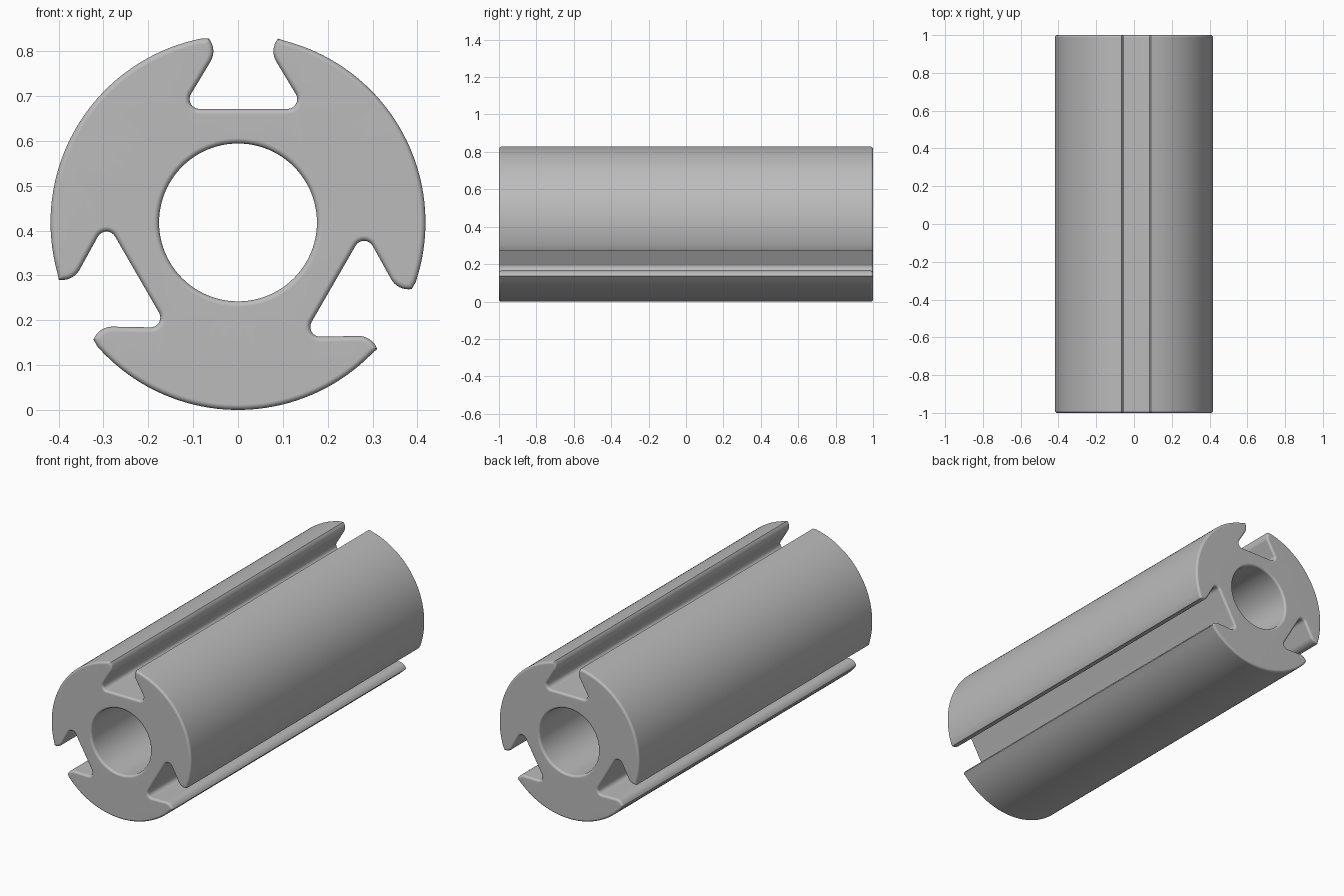
import bpy, bmesh, math
from mathutils import Vector

cube = bpy.data.objects.get("Cube")
if cube:
    bpy.data.objects.remove(cube)

RADIUS, BORE, HALF_LENGTH = 0.418, 0.176, 1.0
ROUND, STEPS = 0.012, 5
SLOT_SHIFT = 0.012


def arc(cx, cz, r, start, end, count):
    """Points along an arc, angles in degrees."""
    angles = [math.radians(start + (end - start) * i / count) for i in range(count + 1)]
    return [Vector((cx + r * math.cos(a), cz + r * math.sin(a))) for a in angles]


def turn(points, degrees):
    a = math.radians(degrees)
    c, s = math.cos(a), math.sin(a)
    return [Vector((p.x * c - p.y * s, p.x * s + p.y * c)) for p in points]


def inset(points, distance):
    """Move a closed outline to the left of its direction, into the material."""
    result = []
    for i, p in enumerate(points):
        d1 = (p - points[i - 1]).normalized()
        d2 = (points[(i + 1) % len(points)] - p).normalized()
        n1, n2 = Vector((-d1.y, d1.x)), Vector((-d2.y, d2.x))
        result.append(p + (n1 + n2) * distance / (1 + n1.dot(n2)))
    return result


# Dovetail slot: rounded lip, sloping flank and filleted floor, mirrored
half = arc(0.112, 0.3815, 0.045, 141, 210, 8) + arc(0.098, 0.275, 0.022, 30, -90, 8)
slot = half + [Vector((-p.x, p.y)) for p in reversed(half)]
slot = [p + Vector((SLOT_SHIFT, 0)) for p in slot]

# Outer outline: three slots joined by arcs of the cylinder
first = math.degrees(math.atan2(slot[0].y, slot[0].x))
last = math.degrees(math.atan2(slot[-1].y, slot[-1].x))
section = slot + arc(0, 0, RADIUS, last, first + 120, 40)[1:-1]
outline = [p for k in range(3) for p in turn(section, 120 * k)]

# Central bore, run the other way round so that material is on its left
bore = arc(0, 0, BORE, 360, 0, 96)[:-1]

# Lengthwise stations with rounded ends
stations = []
for i in range(STEPS + 1):
    a = math.pi / 2 * i / STEPS
    stations.append((-HALF_LENGTH + ROUND * (1 - math.sin(a)), ROUND * (1 - math.cos(a))))
stations += [(-y, d) for y, d in reversed(stations)]

bm = bmesh.new()
caps = {0: [], len(stations) - 1: []}
stations = sorted(stations)
for loop in (outline, bore):
    rings = []
    for y, d in stations:
        rings.append([bm.verts.new((p.x, y, p.y + RADIUS)) for p in inset(loop, d)])
    for low, high in zip(rings, rings[1:]):
        for i in range(len(loop)):
            bm.faces.new((low[i - 1], low[i], high[i], high[i - 1]))
    for index in caps:
        ring = rings[index]
        caps[index] += [bm.edges.get((ring[i - 1], ring[i])) for i in range(len(ring))]

# Flat end faces around the bore
for edges in caps.values():
    bmesh.ops.triangle_fill(bm, edges=edges, use_beauty=True)
bmesh.ops.recalc_face_normals(bm, faces=bm.faces)

mesh = bpy.data.meshes.new("slotted_cylinder")
bm.to_mesh(mesh)
bm.free()
body = bpy.data.objects.new("slotted_cylinder", mesh)
bpy.context.collection.objects.link(body)

# Plain grey finish
grey = bpy.data.materials.new("plain grey")
grey.use_nodes = True
grey.diffuse_color = (0.5, 0.5, 0.5, 1)
grey.node_tree.nodes["Principled BSDF"].inputs["Base Color"].default_value = (0.5, 0.5, 0.5, 1)
mesh.materials.append(grey)

# Smooth shading with sharp lip edges and flat ends
bpy.context.view_layer.objects.active = body
body.select_set(True)
bpy.ops.object.shade_smooth_by_angle(angle=math.radians(35))
weighted = body.modifiers.new("flat_ends", 'WEIGHTED_NORMAL')
weighted.keep_sharp = True
